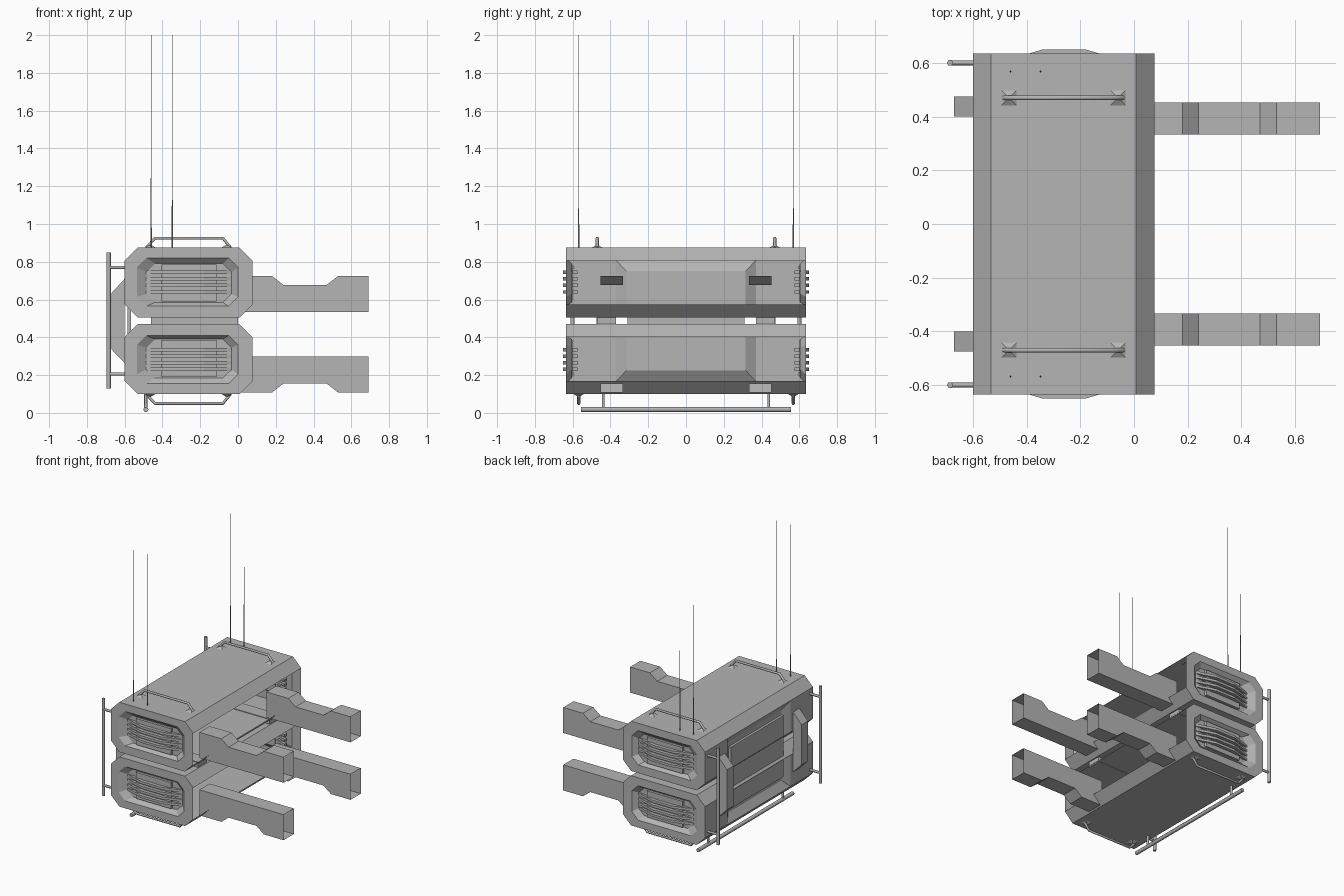
import bpy, bmesh, math
from mathutils import Vector

cube = bpy.data.objects.get("Cube")
if cube:
    bpy.data.objects.remove(cube, do_unlink=True)

GREY = (0.46, 0.46, 0.46, 1)
grey = bpy.data.materials.new("plain grey")
grey.use_nodes = True
grey.diffuse_color = GREY
for node in grey.node_tree.nodes:
    if node.type == "BSDF_PRINCIPLED":
        node.inputs["Base Color"].default_value = GREY


def link(name, data):
    ob = bpy.data.objects.new(name, data)
    bpy.context.collection.objects.link(ob)
    data.materials.append(grey)
    return ob


def finish(name, bm):
    bmesh.ops.remove_doubles(bm, verts=bm.verts, dist=0.0005)
    bmesh.ops.recalc_face_normals(bm, faces=bm.faces)
    me = bpy.data.meshes.new(name)
    bm.to_mesh(me)
    bm.free()
    return link(name, me)


def loft(bm, rings, closed=True, caps=(False, False), skip=()):
    """Bridge a row of equal point rings with quads."""
    vs = [[bm.verts.new(p) for p in r] for r in rings]
    n = len(vs[0])
    for a, b in zip(vs, vs[1:]):
        for i in range(n if closed else n - 1):
            if i not in skip:
                j = (i + 1) % n
                bm.faces.new((a[i], a[j], b[j], b[i]))
    if caps[0]:
        bm.faces.new(vs[0])
    if caps[1]:
        bm.faces.new(vs[-1])


def box(name, lo, hi):
    bm = bmesh.new()
    (a, b, c), (d, e, f) = lo, hi
    loft(bm, [[(a, b, z), (d, b, z), (d, e, z), (a, e, z)] for z in (c, f)],
         caps=(True, True))
    return finish(name, bm)


def rod(name, points, radius, taper=None):
    """Round bar along a path of straight pieces."""
    cu = bpy.data.curves.new(name, "CURVE")
    cu.dimensions = "3D"
    cu.bevel_depth = radius
    cu.bevel_resolution = 1
    cu.use_fill_caps = True
    sp = cu.splines.new("POLY")
    sp.points.add(len(points) - 1)
    for i, p in enumerate(points):
        sp.points[i].co = (*p, 1)
        sp.points[i].radius = taper[i] if taper else 1
    return link(name, cu)


def octagon(x0, x1, z0, z1, c):
    return [(x1, z0 + c), (x1 - c, z0), (x0 + c, z0), (x0, z0 + c),
            (x0, z1 - c), (x0 + c, z1), (x1 - c, z1), (x1, z1 - c)]


BODY = octagon(-0.60, 0.076, 0.505, 0.875, 0.068)
RIM = octagon(-0.535, 0.0, 0.565, 0.82, 0.05)
WELL = octagon(-0.485, -0.035, 0.585, 0.79, 0.045)
HALF = 0.634


def container(tag, fz):
    # shell, open towards the arms, with the far wall cut for a recess
    bm = bmesh.new()
    loft(bm, [[(x, y, fz(z)) for x, z in BODY] for y in (-HALF, HALF)],
         closed=False, skip=(3,))
    for s in (-1, 1):
        # end wall with sunken well
        steps = ((BODY, HALF), (RIM, HALF), (WELL, HALF - 0.03))
        loft(bm, [[(x, s * y, fz(z)) for x, z in prof] for prof, y in steps],
             caps=(False, True))
        # wall beside the recess and its slanted cheek
        rows = ((-0.60, HALF, 0.573, 0.807), (-0.60, 0.37, 0.573, 0.807),
                (-0.565, 0.315, 0.54, 0.75))
        loft(bm, [[(x, s * y, fz(a)), (x, s * y, fz(b))] for x, y, a, b in rows],
             closed=False)
    # recess roof and back
    rows = ((-0.60, 0.37, 0.807), (-0.565, 0.315, 0.75), (-0.565, 0.315, 0.54))
    loft(bm, [[(x, -y, fz(z)), (x, y, fz(z))] for x, y, z in rows], closed=False)
    finish(tag + "_container", bm)

    for s, end in ((-1, "front"), (1, "back")):
        # bowed grille slats on a centre block
        z0, z1 = sorted((fz(0.59), fz(0.785)))
        y0, y1 = sorted((s * 0.60, s * 0.622))
        box(f"{tag}_{end}_grille_block", (-0.405, y0, z0), (-0.115, y1, z1))
        bow = ((-0.5, 0.60), (-0.39, 0.635), (-0.34, 0.65),
               (-0.18, 0.65), (-0.13, 0.635), (-0.02, 0.60))
        for k in range(4):
            z = fz(0.64 + 0.035 * k)
            bm = bmesh.new()
            loft(bm, [[(x, s * y, z - 0.009), (x, s * y, z + 0.009),
                       (x, s * (y - 0.025), z + 0.009),
                       (x, s * (y - 0.025), z - 0.009)] for x, y in bow],
                 caps=(True, True))
            finish(f"{tag}_{end}_slat_{k + 1}", bm)


def arm(name, y, base, thick, notch):
    # hollow square arm, open at the tip, waisted on one side
    bm = bmesh.new()
    rings = []
    for x, cut in ((0.0, 0), (0.18, 0), (0.24, 1), (0.47, 1), (0.53, 0), (0.692, 0)):
        edge = base + thick - notch * cut
        rings.append([(x, y - 0.06, base), (x, y + 0.06, base),
                      (x, y + 0.06, edge), (x, y - 0.06, edge)])
    loft(bm, rings)
    finish(name, bm)


def handle(name, y, z, up):
    # bent grab rail with pyramid feet
    rod(name, [(-0.485, y, z), (-0.44, y, z + up * 0.05),
               (-0.08, y, z + up * 0.05), (-0.04, y, z)], 0.009)
    for x in (-0.465, -0.06):
        bm = bmesh.new()
        loft(bm, [[(x + r * i, y + r * j, z + up * h)
                   for i, j in ((-1, -1), (1, -1), (1, 1), (-1, 1))]
                  for r, h in ((0.028, 0), (0.008, 0.012))], caps=(False, True))
        finish(name + "_foot", bm)


container("upper", lambda z: z)
container("lower", lambda z: 0.975 - z)

# inset panel bridging both containers
box("side_panel", (-0.585, -0.31, 0.26), (-0.567, 0.31, 0.715))

for s, end in ((-1, "front"), (1, "back")):
    arm(f"upper_{end}_arm", s * 0.393, 0.535, 0.19, 0.047)
    arm(f"lower_{end}_arm", s * 0.393, 0.298, -0.19, -0.047)
    handle(f"top_{end}_handle", s * 0.47, 0.875, 1)
    handle(f"bottom_{end}_handle", s * 0.568, 0.10, -1)

    # spacer between the containers
    y0, y1 = sorted((s * 0.37, s * 0.47))
    box(f"{end}_spacer", (-0.46, y0, 0.465), (0.0, y1, 0.51))

    # trapezoid clamp joining the two containers
    y0, y1 = sorted((s * 0.40, s * 0.475))
    bm = bmesh.new()
    loft(bm, [[(-0.60, y, 0.265), (-0.67, y, 0.336),
               (-0.67, y, 0.634), (-0.60, y, 0.71)] for y in (y0, y1)],
         caps=(True, True))
    finish(f"{end}_clamp", bm)

    # upright rail with two stand-offs
    rod(f"{end}_upright_rail", [(-0.685, s * 0.6, 0.13), (-0.685, s * 0.6, 0.85)], 0.012)
    for z in (0.205, 0.77):
        rod(f"{end}_rail_standoff", [(-0.685, s * 0.6, z), (-0.59, s * 0.6, z)], 0.009)

    # post for the lower rail
    rod(f"{end}_lower_post", [(-0.488, s * 0.438, 0.02), (-0.488, s * 0.438, 0.11)], 0.009)

    # whip aerials
    for k, x in enumerate((-0.46, -0.348)):
        rod(f"{end}_aerial_{k + 1}",
            [(x, s * 0.568, z) for z in (0.87, 1.3, 1.3, 2.0)],
            0.004, (1, 0.8, 0.4, 0.3))

# long rail underneath
rod("lower_rail", [(-0.488, -0.557, 0.018), (-0.488, 0.557, 0.018)], 0.014)
